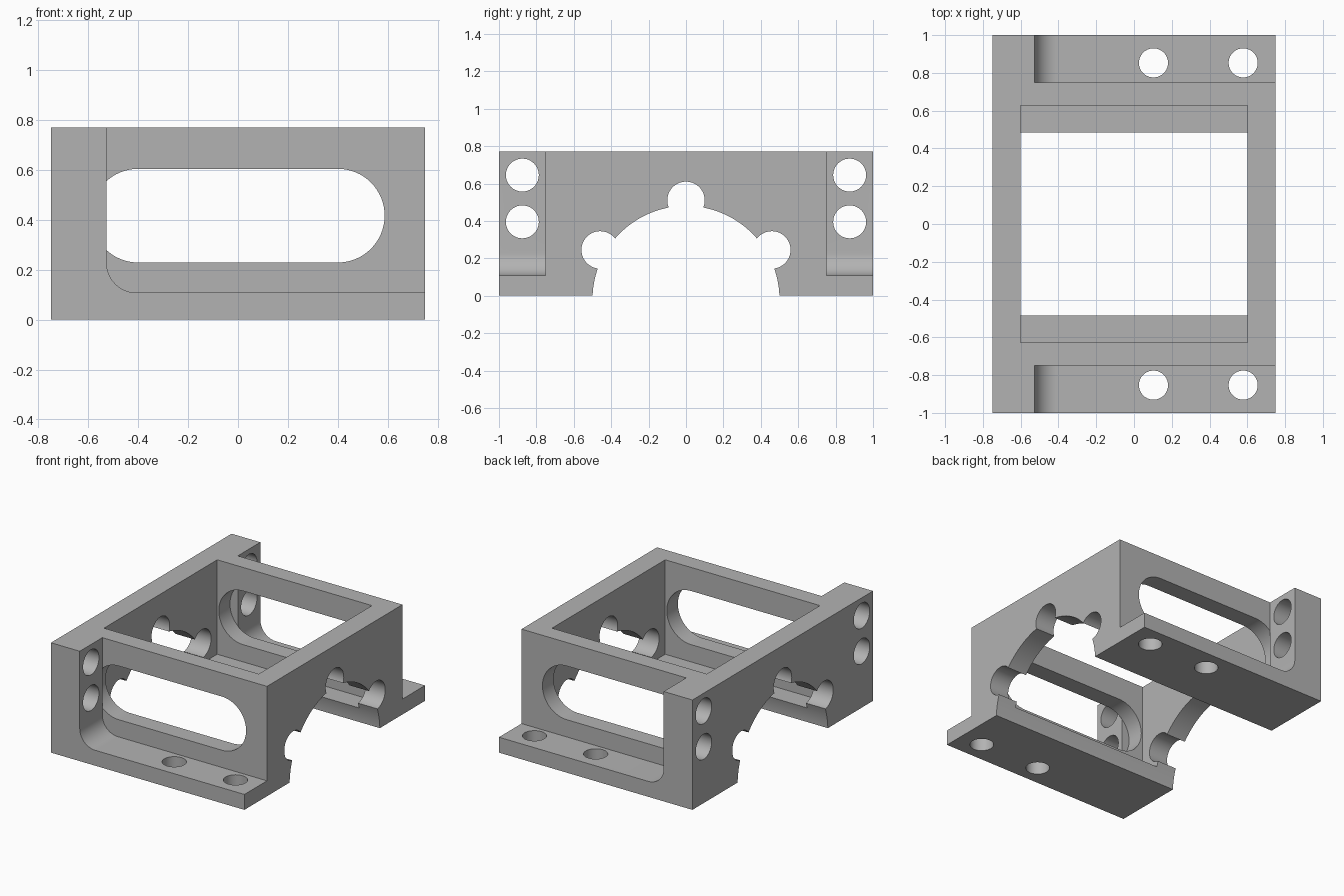
import bpy, bmesh
from math import sin, cos, pi
from mathutils import Vector

if "Cube" in bpy.data.objects:
    bpy.data.objects.remove(bpy.data.objects["Cube"], do_unlink=True)

grey = bpy.data.materials.new("plain grey")
grey.use_nodes = True
colour = (0.45, 0.45, 0.45, 1)
grey.diffuse_color = colour
grey.node_tree.nodes["Principled BSDF"].inputs["Base Color"].default_value = colour


def arc(cx, cy, r, start=0, end=2 * pi, steps=64):
    """Points along an arc; a full turn omits the repeated last point."""
    count = steps if end - start > 6.28 else steps + 1
    return [(cx + r * cos(start + (end - start) * i / steps),
             cy + r * sin(start + (end - start) * i / steps)) for i in range(count)]


def prism(name, axis, points, low, high):
    """Extrude a 2D profile along an axis from low to high."""
    place = {"x": lambda a, b: (low, a, b),
             "y": lambda a, b: (a, low, b),
             "z": lambda a, b: (a, b, low)}[axis]
    bm = bmesh.new()
    face = bm.faces.new([bm.verts.new(place(*p)) for p in points])
    step = Vector([(high - low) * (axis == k) for k in "xyz"])
    out = bmesh.ops.extrude_face_region(bm, geom=[face])
    bmesh.ops.translate(bm, vec=step,
                        verts=[v for v in out["geom"] if isinstance(v, bmesh.types.BMVert)])
    bmesh.ops.recalc_face_normals(bm, faces=bm.faces)
    mesh = bpy.data.meshes.new(name)
    bm.to_mesh(mesh)
    bm.free()
    mesh.materials.append(grey)
    obj = bpy.data.objects.new(name, mesh)
    bpy.context.collection.objects.link(obj)
    return obj


def rect(x0, y0, x1, y1):
    return [(x0, y0), (x1, y0), (x1, y1), (x0, y1)]


def cut(cutter):
    """Subtract a cutter from the bracket and discard it."""
    cutter.hide_render = True
    bpy.context.view_layer.objects.active = bracket
    mod = bracket.modifiers.new("cut", "BOOLEAN")
    mod.operation, mod.solver, mod.object = "DIFFERENCE", "EXACT", cutter
    bpy.ops.object.modifier_apply(modifier=mod.name)
    bpy.data.objects.remove(cutter, do_unlink=True)


# Solid block
bracket = prism("mounting_bracket", "z", rect(-0.75, -1, 0.75, 1), 0, 0.77)

# Open box in the middle, stopping at the level of the side ledges
cut(prism("box_cutter", "z", rect(-0.6, -0.627, 0.6, 0.627), 0.108, 1))

# Arch through both end walls, with three round notches on its rim
cut(prism("arch_cutter", "x", arc(0, -0.02, 0.5, steps=128), -1, 1))
for angle in (pi / 6, pi / 2, 5 * pi / 6):
    cut(prism("notch_cutter", "x",
              arc(0.53 * cos(angle), -0.02 + 0.53 * sin(angle), 0.1), -1, 1))

# Side pockets with a filleted corner leave a flange and a post
pocket = [(1, 0.108), (1, 1), (-0.527, 1)] + arc(-0.407, 0.228, 0.12, pi, 1.5 * pi, 16)
slot = (arc(0.4, 0.417, 0.188, -pi / 2, pi / 2, 32)
        + arc(-0.4, 0.417, 0.188, pi / 2, 1.5 * pi, 32))
for side in (-1, 1):
    cut(prism("pocket_cutter", "y", pocket, side * 0.75, side * 1.2))
    # Long slot through the side wall only
    cut(prism("slot_cutter", "y", slot, side * 0.55, side * 0.7505))
    # Bolt holes in the post and in the flange
    for z in (0.395, 0.645):
        cut(prism("post_hole_cutter", "x", arc(side * 0.875, z, 0.088), -0.9, -0.4))
    for x in (0.103, 0.578):
        cut(prism("flange_hole_cutter", "z", arc(x, side * 0.853, 0.077), -0.1, 0.2))

# Smooth round walls, crisp edges
bpy.ops.object.select_all(action="DESELECT")
bracket.select_set(True)
bpy.context.view_layer.objects.active = bracket
bpy.ops.object.shade_smooth_by_angle(angle=pi / 6)
